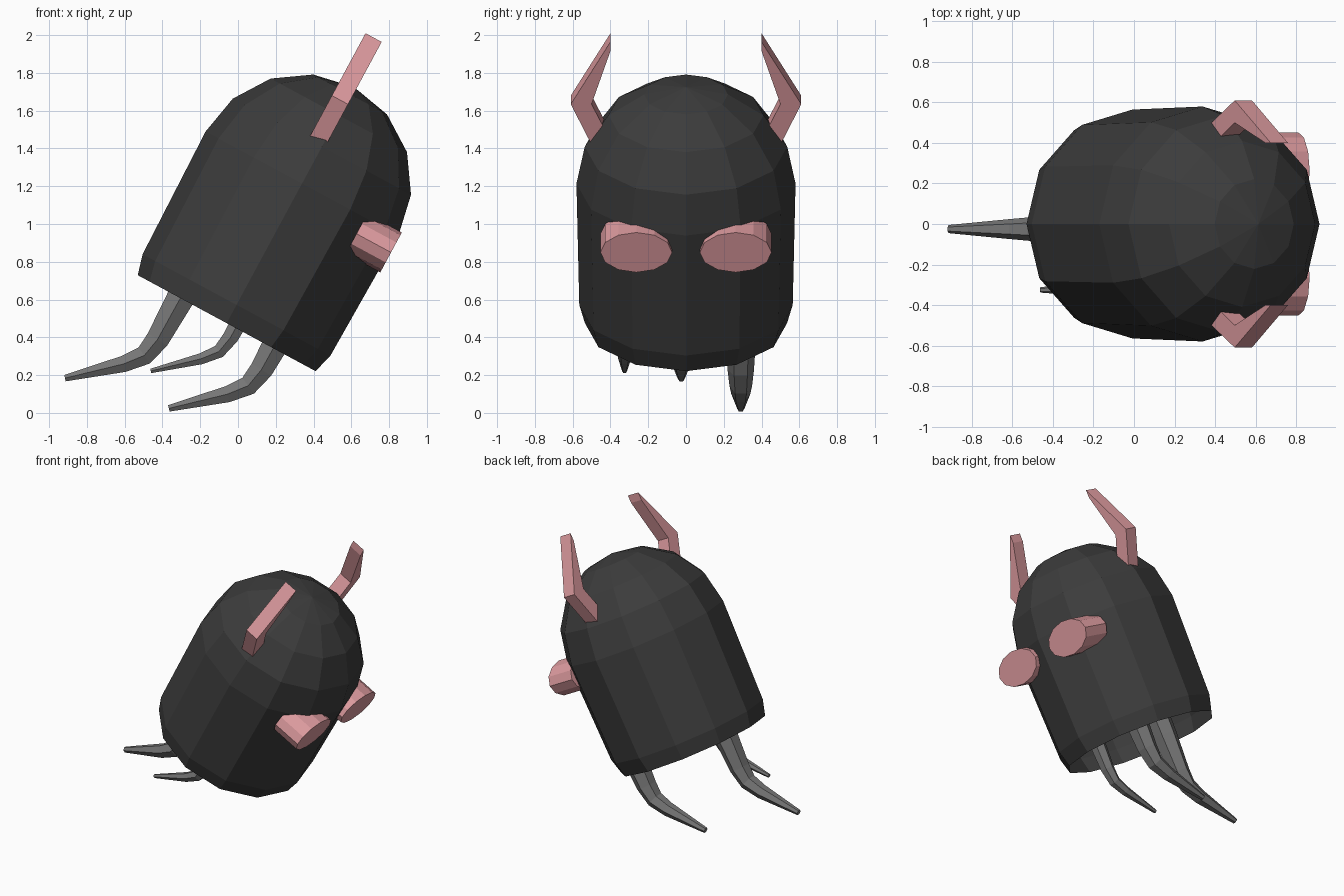
import bpy, bmesh, math
from mathutils import Vector

if "Cube" in bpy.data.objects:
    bpy.data.objects.remove(bpy.data.objects["Cube"])


def material(name, rgb):
    m = bpy.data.materials.new(name)
    m.diffuse_color = (*rgb, 1)
    m.use_nodes = True
    m.node_tree.nodes["Principled BSDF"].inputs["Base Color"].default_value = m.diffuse_color
    return m


CHARCOAL = material("charcoal", (0.045, 0.045, 0.045))
GREY = material("mid grey", (0.18, 0.18, 0.18))
PINK = material("dusty pink", (0.73, 0.33, 0.35))


def tilted(s, y, t):
    """Body frame: s = outward to the face side, y = across, t = along the leaning axis."""
    return Vector((-0.06 + 0.475 * t + 0.88 * s, y, 0.475 + 0.88 * t - 0.475 * s))


def loft(name, rings, mat, cap_start=True, cap_end=True):
    """Bridge equal-sized rings of points into one flat-shaded object."""
    bm = bmesh.new()
    loops = [[bm.verts.new(p) for p in ring] for ring in rings]
    n = len(loops[0])
    for a, b in zip(loops, loops[1:]):
        for i in range(n):
            j = (i + 1) % n
            bm.faces.new((a[i], a[j], b[j], b[i]))
    if cap_start:
        bm.faces.new(loops[0][::-1])
    if cap_end:
        bm.faces.new(loops[-1])
    bmesh.ops.remove_doubles(bm, verts=bm.verts, dist=1e-5)
    bmesh.ops.recalc_face_normals(bm, faces=bm.faces)
    mesh = bpy.data.meshes.new(name)
    bm.to_mesh(mesh)
    bm.free()
    mesh.materials.append(mat)
    ob = bpy.data.objects.new(name, mesh)
    bpy.context.collection.objects.link(ob)
    return ob


def circle(n):
    return [(math.cos(2 * math.pi * i / n), math.sin(2 * math.pi * i / n)) for i in range(n)]


# Leaning 12-sided shell with a hemispherical top and an open bottom
R, SHOULDER = 0.58, 0.84
profile = [(0.535, 0), (0.565, 0.11)]
for k in range(5):
    a = math.radians(22.5 * k)
    profile.append((R * math.cos(a), SHOULDER + R * math.sin(a)))
rings = [[tilted(r * c, r * s, t) for c, s in circle(12)] for r, t in profile]
loft("body_shell", rings, CHARCOAL, cap_start=False, cap_end=False)

for side, label in ((1, "back"), (-1, "front")):
    # Oval eye studs
    rings = [[tilted(s, side * 0.263 + 0.19 * c, 0.743 + 0.12 * v) for c, v in circle(12)]
             for s in (0.38, 0.588)]
    loft("eye_" + label, rings, PINK)

    # Bent flat horns
    outline = [(0.49, 1.06), (0.61, 1.325), (0.40, 1.70), (0.40, 1.645), (0.50, 1.325), (0.41, 1.13)]
    bm_rings = [[tilted(s, side * y, t) for y, t in outline] for s in (-0.082, 0.015)]
    loft("horn_" + label, bm_rings, PINK)

# Trailing legs: (x, z, radius) measured from the tip
LEG = [(0, 0, 0.02), (0.31, 0.075, 0.05), (0.42, 0.12, 0.06),
       (0.49, 0.205, 0.07), (0.62, 0.44, 0.085), (0.68, 0.55, 0.088)]


def leg(name, tip, scale, girth):
    pts = [Vector((tip[0] + x * scale, tip[1], tip[2] + z * scale)) for x, z, _ in LEG]
    rings = []
    for i, p in enumerate(pts):
        d = (pts[min(i + 1, len(pts) - 1)] - pts[max(i - 1, 0)]).normalized()
        up = Vector((-d.z, 0, d.x))
        r = LEG[i][2] * girth
        rings.append([p + Vector((0, 1, 0)) * r * c + up * r * s for c, s in circle(6)])
    loft(name, rings, GREY)


leg("leg_middle", (-0.916, -0.025, 0.184), 1.0, 1.0)
leg("leg_back", (-0.366, 0.29, 0.024), 1.0, 1.0)
leg("leg_front", (-0.462, -0.325, 0.222), 0.86, 0.68)
